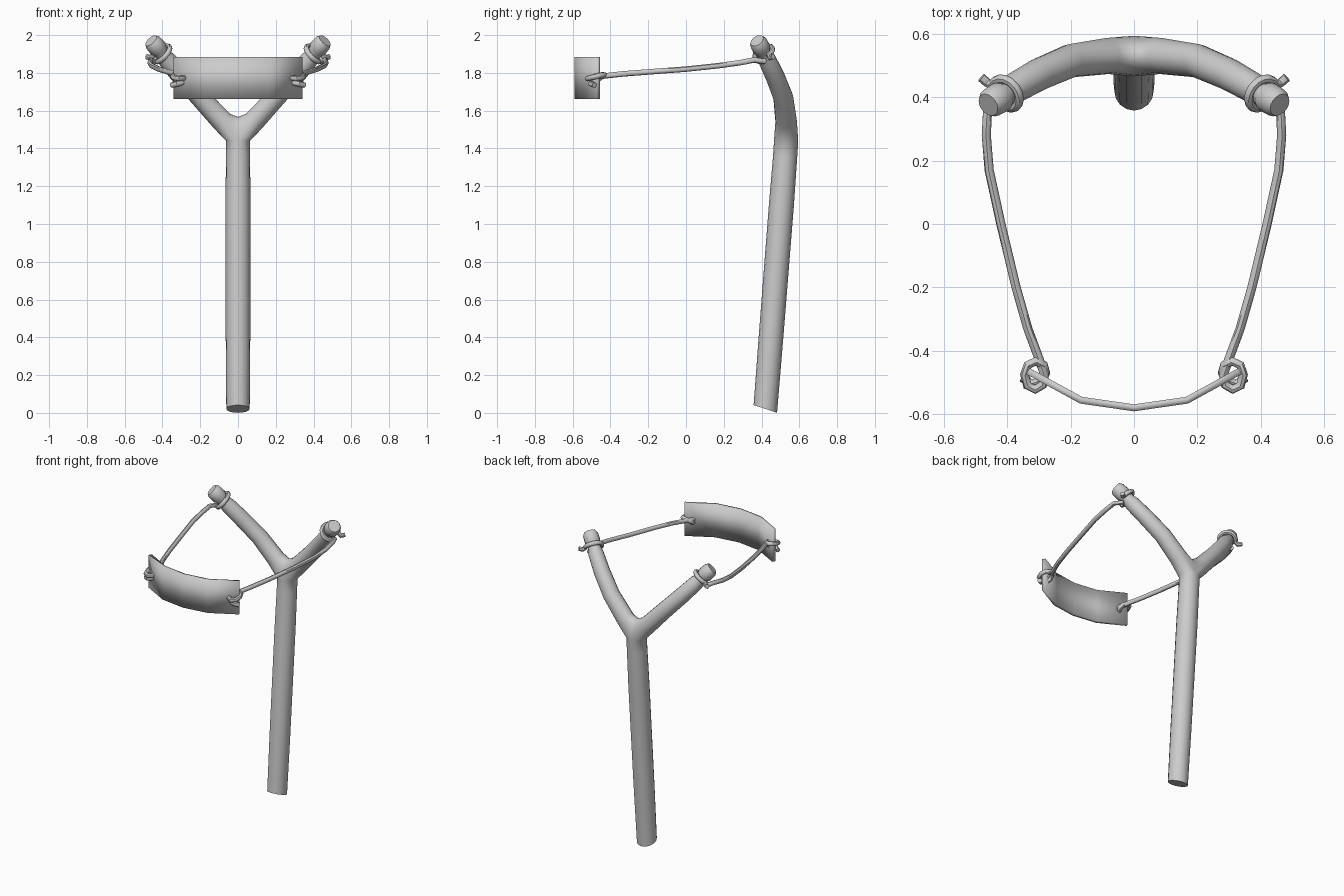
import bpy, bmesh
from math import sin, cos, pi, radians
from mathutils import Vector

if "Cube" in bpy.data.objects:
    bpy.data.objects.remove(bpy.data.objects["Cube"])

N = 16  # sides of the wooden limbs


def finish(bm, name, mirror=True):
    bmesh.ops.recalc_face_normals(bm, faces=bm.faces)
    me = bpy.data.meshes.new(name)
    bm.to_mesh(me)
    bm.free()
    ob = bpy.data.objects.new(name, me)
    bpy.context.collection.objects.link(ob)
    if mirror:
        m = ob.modifiers.new("mirror", 'MIRROR')
        m.use_clip = True
        m.merge_threshold = 0.0005
    bpy.ops.object.select_all(action='DESELECT')
    ob.select_set(True)
    bpy.context.view_layer.objects.active = ob
    bpy.ops.object.shade_smooth_by_angle(angle=radians(45))
    return ob


def frame(d):
    """Axes of a ring across direction d: v points back, u points outward."""
    d = Vector(d).normalized()
    v = (Vector((0, 1, 0)) - d * d.y).normalized()
    return v, v.cross(d)


def strip(bm, a, b, closed):
    for i in range(len(a) if closed else len(a) - 1):
        j = (i + 1) % len(a)
        bm.faces.new((a[i], a[j], b[j], b[i]))


def tube(bm, pts, r, sides=8):
    pts = [Vector(p) for p in pts]
    prev, up = None, None
    for i, p in enumerate(pts):
        d = (pts[min(i + 1, len(pts) - 1)] - pts[max(i - 1, 0)]).normalized()
        if up is None:
            up = d.orthogonal()
        up = (up - d * up.dot(d)).normalized()
        side = d.cross(up)
        ring = [bm.verts.new(p + r * (cos(2 * pi * k / sides) * up + sin(2 * pi * k / sides) * side))
                for k in range(sides)]
        if prev:
            strip(bm, prev, ring, True)
        else:
            bm.faces.new(ring)
        prev = ring
    bm.faces.new(prev)


# forked frame: half a handle that opens into one arm, mirrored
bm = bmesh.new()
half = [pi * k / (N // 2) for k in range(N // 2 + 1)]
prev = None
for y, z, r, tilt in [(.42, .021, .062, .33), (.45, .4, .065, .08), (.505, 1.1, .066, .08),
                      (.525, 1.36, .064, .03), (.53, 1.44, .064, 0)]:
    ring = [bm.verts.new((r * sin(t), y + r * cos(t), z - tilt * r * cos(t))) for t in half]
    if prev:
        strip(bm, prev, ring, False)
    else:
        bm.faces.new(ring)
    prev = ring
# crotch arc closes the half ring into the arm's first loop
arc = [bm.verts.new((0, .53 + .064 * cos(pi + t), 1.44 + .127 * sin(t))) for t in half[1:-1]]
prev = prev + arc
arm = [((.085, .53, 1.545), .057), ((.2, .515, 1.67), .053), ((.3, .472, 1.78), .051),
       ((.375, .43, 1.868), .048), ((.395, .417, 1.893), .040), ((.412, .407, 1.915), .040),
       ((.422, .400, 1.928), .049), ((.450, .383, 1.960), .047), ((.460, .376, 1.971), .038)]
for i, (c, r) in enumerate(arm):
    d = Vector(arm[min(i + 1, len(arm) - 1)][0]) - Vector(arm[max(i - 1, 0)][0])
    v, u = frame(d)
    ring = [bm.verts.new(Vector(c) + r * (cos(2 * pi * k / N) * v + sin(2 * pi * k / N) * u))
            for k in range(N)]
    strip(bm, prev, ring, True)
    prev = ring
bm.faces.new(prev)
finish(bm, "forked_handle")

# elastic band: loose end, wrap round the arm groove, long pull, knot at the pouch
c, d = Vector((.403, .412, 1.903)), Vector((.6, -.35, .7)).normalized()
v, u = frame(d)
path = [(.482, .462, 1.885), (.462, .445, 1.880)]
for k in range(15):
    a = radians(50 - 320 * k / 14)
    path.append(c + .052 * (cos(a) * v + sin(a) * u) + d * (.012 - .024 * k / 14))
path += [(.462, .36, 1.868), (.466, .28, 1.853), (.457, .17, 1.838), (.42, 0, 1.82),
         (.372, -.2, 1.805), (.335, -.33, 1.795), (.298, -.43, 1.784),
         (.282, -.475, 1.778), (.288, -.508, 1.772), (.312, -.522, 1.77), (.336, -.51, 1.774),
         (.345, -.475, 1.782), (.335, -.445, 1.79), (.31, -.433, 1.79), (.285, -.445, 1.78),
         (.278, -.47, 1.762), (.295, -.495, 1.748), (.322, -.505, 1.742), (.352, -.485, 1.735)]
bm = bmesh.new()
tube(bm, path, .0145)
finish(bm, "elastic_band")

# pouch: bent leather strip
bm = bmesh.new()
prof = [(-.335, -.464), (-.167, -.556), (0, -.58), (.167, -.556), (.335, -.464)]
low = [bm.verts.new((x, y, 1.663)) for x, y in prof]
high = [bm.verts.new((x, y, 1.885)) for x, y in prof]
strip(bm, low, high, False)
ob = finish(bm, "pouch", mirror=False)
s = ob.modifiers.new("thickness", 'SOLIDIFY')
s.thickness = .022
s.offset = 0
